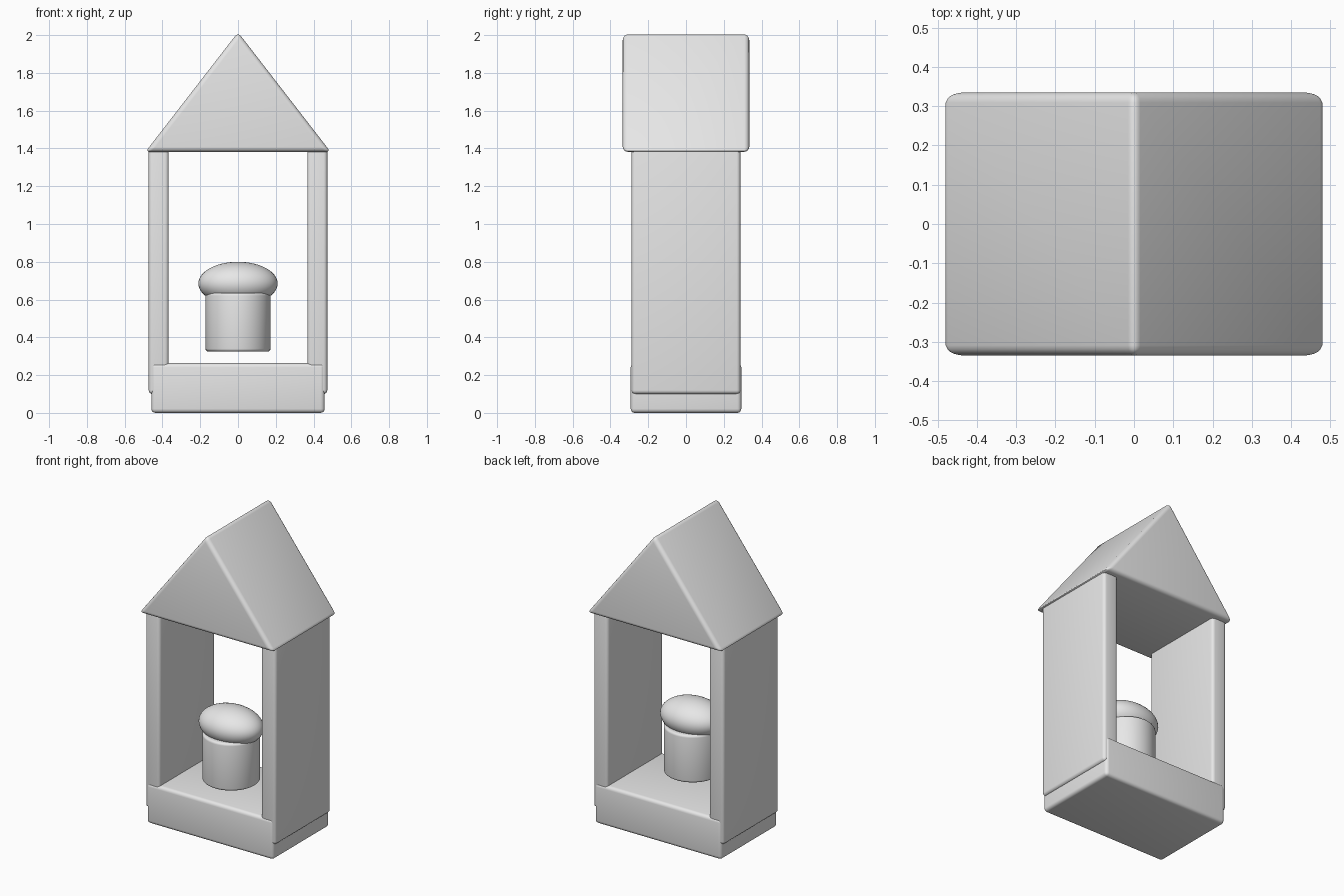
import bpy, bmesh, math

if "Cube" in bpy.data.objects:
    bpy.data.objects.remove(bpy.data.objects["Cube"])

grey = bpy.data.materials.new("plain grey")
grey.diffuse_color = (0.8, 0.8, 0.8, 1)
grey.use_nodes = True
grey.node_tree.nodes["Principled BSDF"].inputs["Base Color"].default_value = grey.diffuse_color


def finish(obj, name, bevel=0.0):
    """Name, colour, round the edges and shade a part."""
    obj.name = name
    obj.data.materials.clear()
    obj.data.materials.append(grey)
    if bevel:
        mod = obj.modifiers.new("rounded edges", 'BEVEL')
        mod.width = bevel
        mod.segments = 4
        mod.limit_method = 'ANGLE'
        mod.angle_limit = math.radians(40)
    bpy.ops.object.select_all(action='DESELECT')
    obj.select_set(True)
    bpy.context.view_layer.objects.active = obj
    if bevel:
        bpy.ops.object.modifier_apply(modifier="rounded edges")
    bpy.ops.object.shade_smooth_by_angle(angle=math.radians(35))


def box(name, x0, x1, half_y, z0, z1, bevel):
    bpy.ops.mesh.primitive_cube_add(size=1, location=((x0 + x1) / 2, 0, (z0 + z1) / 2))
    obj = bpy.context.object
    obj.scale = (x1 - x0, 2 * half_y, z1 - z0)
    bpy.ops.object.transform_apply(location=False, rotation=False, scale=True)
    finish(obj, name, bevel)


# Base block and the two side walls
box("base", -0.459, 0.459, 0.293, 0.005, 0.268, 0.022)
box("left_wall", -0.473, -0.367, 0.288, 0.10, 1.417, 0.02)
box("right_wall", 0.367, 0.473, 0.288, 0.10, 1.417, 0.02)

# Gable roof: a triangle extruded from front to back
bm = bmesh.new()
profile = [(-0.49, 1.382), (0.49, 1.382), (0, 2.015)]
face = bm.faces.new([bm.verts.new((x, -0.335, z)) for x, z in profile])
result = bmesh.ops.extrude_face_region(bm, geom=[face])
moved = [v for v in result["geom"] if isinstance(v, bmesh.types.BMVert)]
bmesh.ops.translate(bm, verts=moved, vec=(0, 0.67, 0))
bmesh.ops.recalc_face_normals(bm, faces=bm.faces)
mesh = bpy.data.meshes.new("roof")
bm.to_mesh(mesh)
bm.free()
roof = bpy.data.objects.new("roof", mesh)
bpy.context.collection.objects.link(roof)
finish(roof, "roof", 0.026)

# Round stem with a domed cap, hanging in the opening
bpy.ops.mesh.primitive_cylinder_add(vertices=48, radius=0.172, depth=0.31,
                                    location=(0, -0.07, 0.48))
finish(bpy.context.object, "stem", 0.015)
bpy.ops.mesh.primitive_uv_sphere_add(segments=48, ring_count=24, radius=1,
                                     location=(0, -0.07, 0.685))
cap = bpy.context.object
cap.scale = (0.21, 0.155, 0.115)
bpy.ops.object.transform_apply(location=False, rotation=False, scale=True)
finish(cap, "cap")

# Stand the model on the ground
for obj in bpy.data.objects:
    if obj.name == "base":
        obj.location.z -= 0.005
